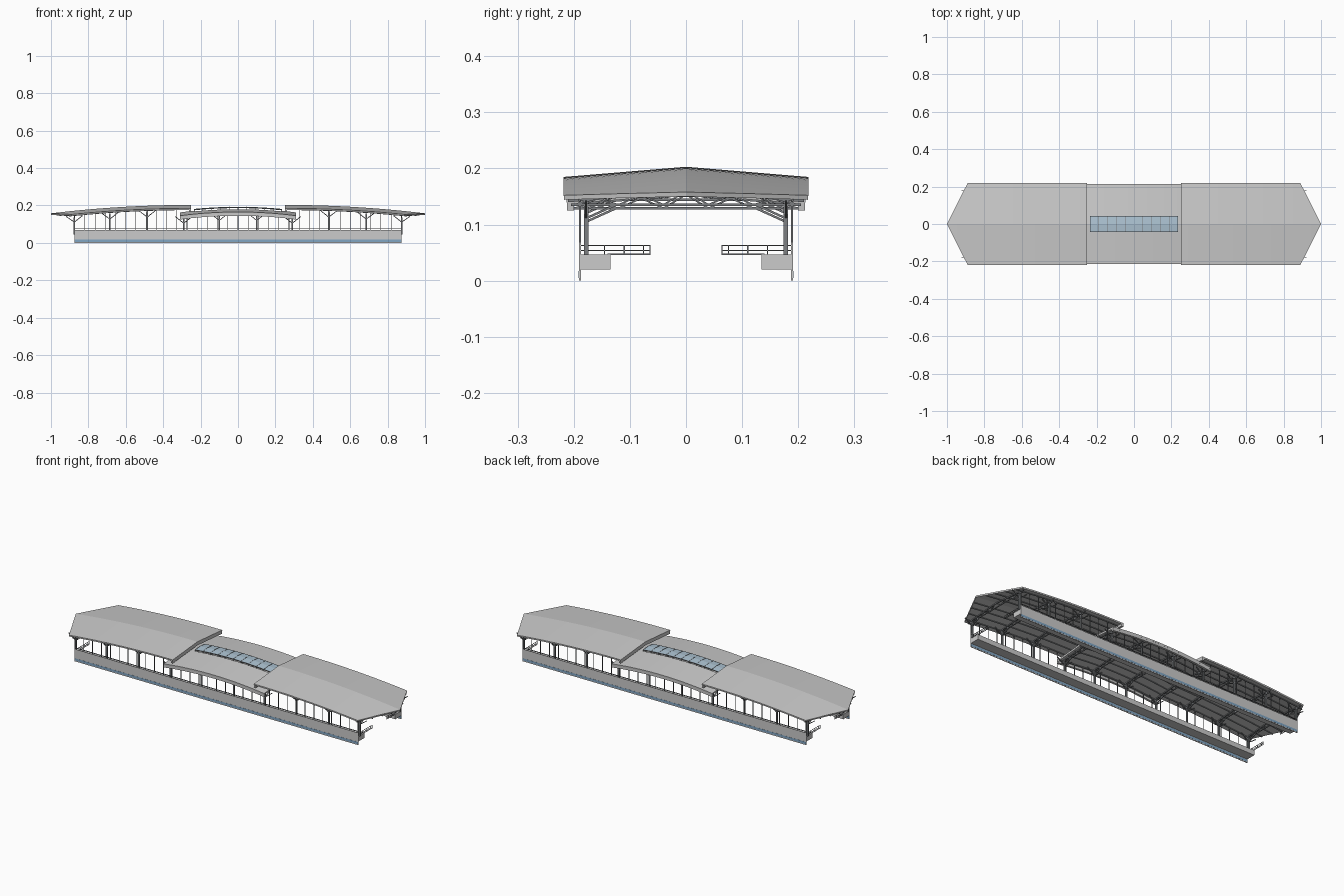
import bpy, bmesh, math
from mathutils import Vector

if "Cube" in bpy.data.objects:
    bpy.data.objects.remove(bpy.data.objects["Cube"])

SLOPE = 0.083


def material(name, rgb):
    m = bpy.data.materials.new(name)
    m.diffuse_color = (*rgb, 1)
    m.use_nodes = True
    m.node_tree.nodes["Principled BSDF"].inputs["Base Color"].default_value = m.diffuse_color
    return m


BLUE = material("blue", (0.22, 0.38, 0.55))
GLASS = material("glass", (0.42, 0.55, 0.65))
STEEL = material("steel", (0.2, 0.21, 0.22))


def end_z(x):
    return 0.203 - 0.045 * (max(abs(x) - 0.25, 0) / 0.75) ** 2


def mid_z(x):
    return 0.183 - 0.02 * (x / 0.31) ** 2


def roof_z(x, y):
    f = mid_z if abs(x) < 0.3 else end_z
    return f(x) - SLOPE * abs(y)


def steps(a, b, n):
    return [a + (b - a) * i / n for i in range(n + 1)]


def finish(bm, name, mat=None):
    me = bpy.data.meshes.new(name)
    bm.to_mesh(me)
    bm.free()
    ob = bpy.data.objects.new(name, me)
    bpy.context.collection.objects.link(ob)
    if mat:
        me.materials.append(mat)
    return ob


def beam(bm, a, b, w, h=None):
    """Square bar from a to b, w wide and h deep."""
    a, b = Vector(a), Vector(b)
    h = h or w
    d = (b - a).normalized()
    up = Vector((0, 0, 1)) if abs(d.z) < 0.95 else Vector((0, 1, 0))
    s = d.cross(up).normalized() * w / 2
    u = s.normalized().cross(d) * h / 2
    ends = [[bm.verts.new(p + i * s + j * u)
             for i, j in ((-1, -1), (1, -1), (1, 1), (-1, 1))] for p in (a, b)]
    bm.faces.new(ends[0][::-1])
    bm.faces.new(ends[1])
    for i in range(4):
        k = (i + 1) % 4
        bm.faces.new((ends[0][i], ends[0][k], ends[1][k], ends[1][i]))


def path(bm, pts, w, h=None):
    for a, b in zip(pts, pts[1:]):
        beam(bm, a, b, w, h)


def sheet(name, xs, ys, z, thick, mat=None, hole=None):
    """Curved roof sheet; ys(x) gives the cross positions."""
    bm = bmesh.new()
    rows = [[bm.verts.new((x, y, z(x) - SLOPE * abs(y))) for y in ys(x)] for x in xs]
    for i in range(len(xs) - 1):
        for j in range(len(rows[0]) - 1):
            if hole and hole((xs[i] + xs[i + 1]) / 2, j):
                continue
            bm.faces.new((rows[i][j], rows[i + 1][j], rows[i + 1][j + 1], rows[i][j + 1]))
    ob = finish(bm, name, mat)
    mod = ob.modifiers.new("thickness", "SOLIDIFY")
    mod.thickness = thick
    mod.offset = -1
    return ob


# end roofs with pointed tips
def end_ys(x):
    w = 0.218 if abs(x) <= 0.89 else max(0.218 * (1 - abs(x)) / 0.11, 0.001)
    return (-w, 0, w)


for s, side in ((-1, "left"), (1, "right")):
    xs = sorted(s * x for x in steps(0.25, 0.89, 16) + [0.945, 1.0])
    sheet(side + "_roof", xs, end_ys, end_z, 0.008)
    # thick lip at the raised inner edge
    bm = bmesh.new()
    for t in (-1, 1):
        beam(bm, (s * 0.256, 0, 0.192), (s * 0.256, t * 0.218, 0.192 - SLOPE * 0.218), 0.012, 0.018)
    finish(bm, side + "_roof_lip")

# lower middle roof with an opening under the skylight
mid_xs = [-0.31, -0.27] + steps(-0.23, 0.23, 14) + [0.27, 0.31]
sheet("middle_roof", mid_xs, lambda x: (-0.213, -0.038, 0, 0.038, 0.213), mid_z, 0.009,
      hole=lambda x, j: abs(x) < 0.23 and j in (1, 2))
bm = bmesh.new()
for t in (-1, 1):
    path(bm, [(x, t * 0.206, mid_z(x) - 0.031) for x in mid_xs], 0.012, 0.014)
finish(bm, "middle_roof_gutters")

# raised skylight
sky_xs = steps(-0.235, 0.235, 10)
sheet("skylight_glass", sky_xs, lambda x: (-0.041, 0, 0.041), lambda x: mid_z(x) + 0.010, 0.002, GLASS)
bm = bmesh.new()
for t in (-1, 1):
    path(bm, [(x, t * 0.041, mid_z(x) + 0.005) for x in sky_xs], 0.003, 0.004)
    for x in sky_xs:
        beam(bm, (x, t * 0.041, mid_z(x) - 0.006), (x, t * 0.041, mid_z(x) + 0.006), 0.003)
        beam(bm, (x, 0, mid_z(x) + 0.010), (x, t * 0.041, mid_z(x) + 0.0066), 0.002)
finish(bm, "skylight_frame", STEEL)

# purlins running lengthwise below the roofs
bm = bmesh.new()
for y in (-0.19, -0.14, -0.09, -0.045, 0.045, 0.09, 0.14, 0.19):
    limit = min(0.97, 1 - abs(y) / 0.218 * 0.11)
    for s in (-1, 1):
        path(bm, [(s * x, y, end_z(x) - SLOPE * abs(y) - 0.010)
                  for x in steps(0.26, limit, 12)], 0.004)
    path(bm, [(x, y, mid_z(x) - SLOPE * abs(y) - 0.011) for x in steps(-0.3, 0.3, 10)], 0.004)
finish(bm, "roof_purlins", STEEL)

# columns, branching struts and roof trusses
cols, truss = bmesh.new(), bmesh.new()
for cx in (0.1, 0.29, 0.485, 0.685, 0.875):
    for x in (-cx, cx):
        tie = roof_z(x, 0.2) - 0.020
        for t in (-1, 1):
            y = t * 0.178
            beam(cols, (x, y, 0.046), (x, y, tie), 0.008)
            for dx in (-0.045, 0.045):
                px = x + dx if abs(x + dx) < 0.93 else x
                top = min(roof_z(px, y), roof_z(x, y)) - 0.010
                beam(cols, (x, y, tie - 0.024), (px, y, top), 0.004)
            beam(cols, (x, y, tie - 0.024), (x, t * 0.125, tie), 0.004)
        # sloping top chord, level tie and zigzag web
        ys = steps(-0.2, 0.2, 10)
        path(truss, [(x, y, roof_z(x, y) - 0.012) for y in (-0.21, 0, 0.21)], 0.005)
        beam(truss, (x, -0.205, tie), (x, 0.205, tie), 0.004)
        path(truss, [(x, y, tie if i % 2 == 0 else roof_z(x, y) - 0.012)
                     for i, y in enumerate(ys)], 0.003)
finish(cols, "columns", STEEL)
finish(truss, "roof_trusses", STEEL)

# platforms, side walls, stripes, wall posts and end railings on both sides
for t, side in ((-1, "front"), (1, "back")):
    bm = bmesh.new()
    beam(bm, (-0.875, t * 0.1615, 0.0335), (0.875, t * 0.1615, 0.0335), 0.053, 0.027)
    finish(bm, side + "_platform")

    bm = bmesh.new()
    beam(bm, (-0.875, t * 0.189, 0.034), (0.875, t * 0.189, 0.034), 0.003, 0.068)
    finish(bm, side + "_wall")

    bm = bmesh.new()
    beam(bm, (-0.875, t * 0.189, 0.011), (0.875, t * 0.189, 0.011), 0.0045, 0.012)
    finish(bm, side + "_wall_stripe", BLUE)

    bm = bmesh.new()
    for x in steps(-0.873, 0.873, 32):
        beam(bm, (x, t * 0.189, 0.066), (x, t * 0.189, roof_z(x, 0.189) - 0.008), 0.003)
    beam(bm, (-0.875, t * 0.189, 0.075), (0.875, t * 0.189, 0.075), 0.003)
    finish(bm, side + "_wall_posts", STEEL)

    bm = bmesh.new()
    for x in (-0.872, 0.872):
        for z in (0.054, 0.063):
            beam(bm, (x, t * 0.063, z), (x, t * 0.188, z), 0.002)
        for y in (0.064, 0.076, 0.11, 0.145, 0.18):
            beam(bm, (x, t * y, 0.047), (x, t * y, 0.063), 0.002)
        beam(bm, (x, t * 0.063, 0.047), (x, t * 0.14, 0.047), 0.003, 0.002)
    finish(bm, side + "_end_railings", STEEL)
